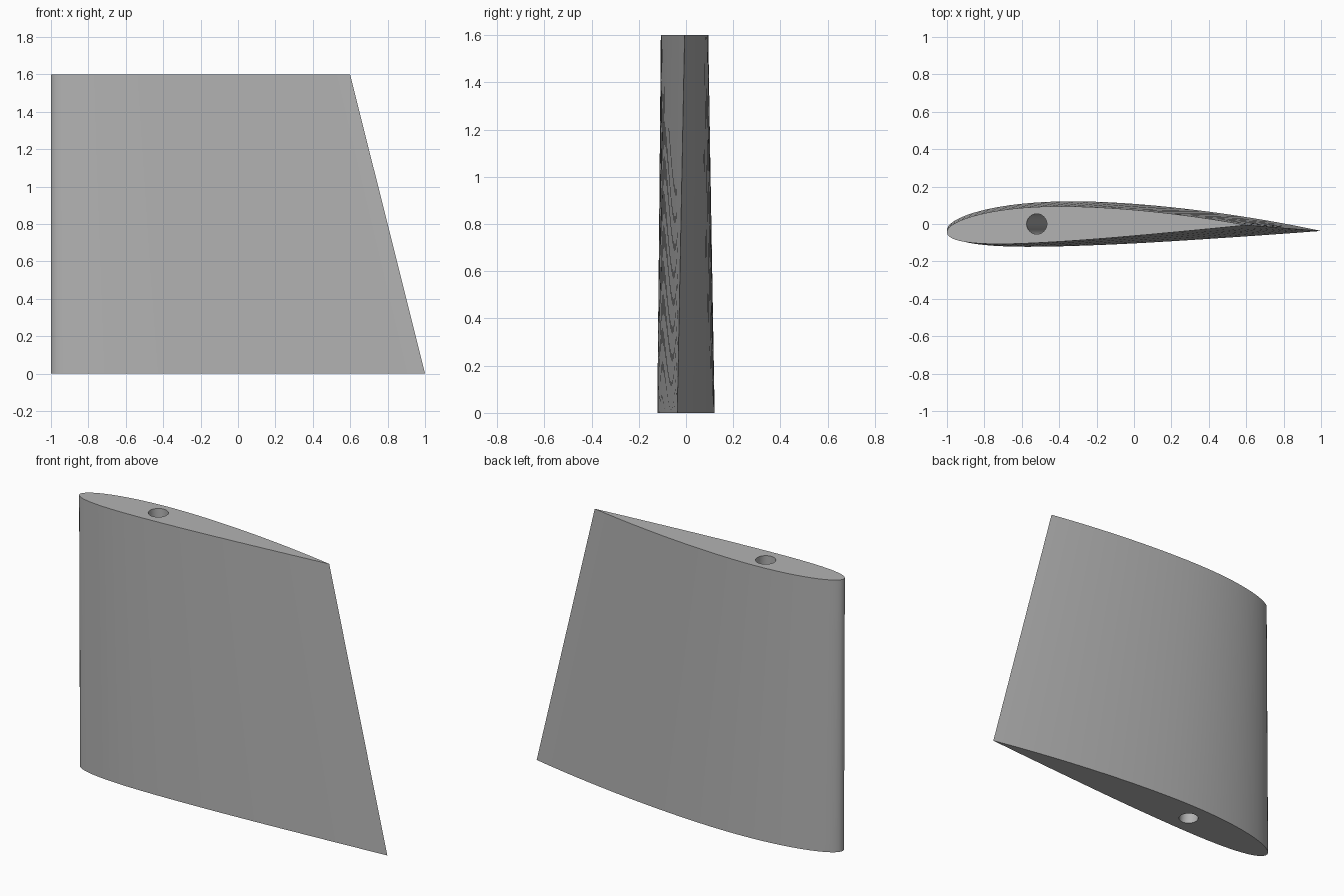
import bpy, bmesh, math

if "Cube" in bpy.data.objects:
    bpy.data.objects.remove(bpy.data.objects["Cube"])

HEIGHT = 1.6
STEPS = 40            # points along each side of the aerofoil
SPAR = 0.3            # spar hole position as a fraction of the chord
HOLE_RADIUS = 0.054
HOLE_SIDES = 48


def aerofoil_point(t, side):
    """Cambered 12 percent aerofoil on a unit chord; side is 1 for upper, -1 for lower."""
    half = 0.6 * (0.2969 * math.sqrt(t) - 0.126 * t - 0.3516 * t**2
                  + 0.2843 * t**3 - 0.1036 * t**4)
    p, m = 0.4, 0.02
    q = p if t < p else 1 - p
    camber = m / q**2 * ((1 - 2 * p if t >= p else 0) + 2 * p * t - t * t)
    slope = math.atan(2 * m / q**2 * (p - t))
    return (t - side * half * math.sin(slope), camber + side * half * math.cos(slope))


def section(chord, twist, offset):
    """Closed outline, scaled and twisted about the spar line."""
    ts = [(1 - math.cos(math.pi * i / STEPS)) / 2 for i in range(STEPS + 1)]
    pts = [aerofoil_point(t, 1) for t in reversed(ts)]
    pts += [aerofoil_point(t, -1) for t in ts[1:-1]]
    c, s = math.cos(twist), math.sin(twist)
    out = []
    for x, y in pts:
        x, y = (x - SPAR) * chord, y * chord
        out.append((x * c - y * s + SPAR * chord - 1, x * s + y * c + offset))
    shift = -1 - min(x for x, y in out)
    return [(x + shift, y) for x, y in out]


def circle(chord):
    cx = SPAR * chord - 1
    angles = [2 * math.pi * i / HOLE_SIDES for i in range(HOLE_SIDES)]
    return [(cx + HOLE_RADIUS * math.cos(a), HOLE_RADIUS * math.sin(a)) for a in angles]


def loft(bm, lower, upper):
    """Join two outlines with a wall of quads; return the vertices at each end."""
    a = [bm.verts.new((x, y, 0)) for x, y in lower]
    b = [bm.verts.new((x, y, HEIGHT)) for x, y in upper]
    for i in range(len(a)):
        j = (i + 1) % len(a)
        bm.faces.new((a[i], a[j], b[j], b[i]))
    return a, b


def ring_edges(bm, verts):
    return [bm.edges.get((verts[i - 1], verts[i])) for i in range(len(verts))]


# Outer skin and slanted spar hole
bm = bmesh.new()
skin = loft(bm, section(2.0, 0, -0.037), section(1.6, math.radians(1.47), -0.0347))
hole = loft(bm, circle(2.0), circle(1.6))

# End caps with the hole left open
for outline, inner in zip(skin, hole):
    bmesh.ops.triangle_fill(bm, use_beauty=True,
                            edges=ring_edges(bm, outline) + ring_edges(bm, inner))
bmesh.ops.recalc_face_normals(bm, faces=bm.faces)

mesh = bpy.data.meshes.new("wing_section")
bm.to_mesh(mesh)
bm.free()
wing = bpy.data.objects.new("wing_section", mesh)
bpy.context.collection.objects.link(wing)

# Plain grey finish
grey = bpy.data.materials.new("grey")
grey.use_nodes = True
colour = (0.45, 0.45, 0.45, 1)
grey.diffuse_color = colour
grey.node_tree.nodes["Principled BSDF"].inputs["Base Color"].default_value = colour
mesh.materials.append(grey)

bpy.ops.object.select_all(action="DESELECT")
wing.select_set(True)
bpy.context.view_layer.objects.active = wing
bpy.ops.object.shade_smooth_by_angle(angle=math.radians(30))
